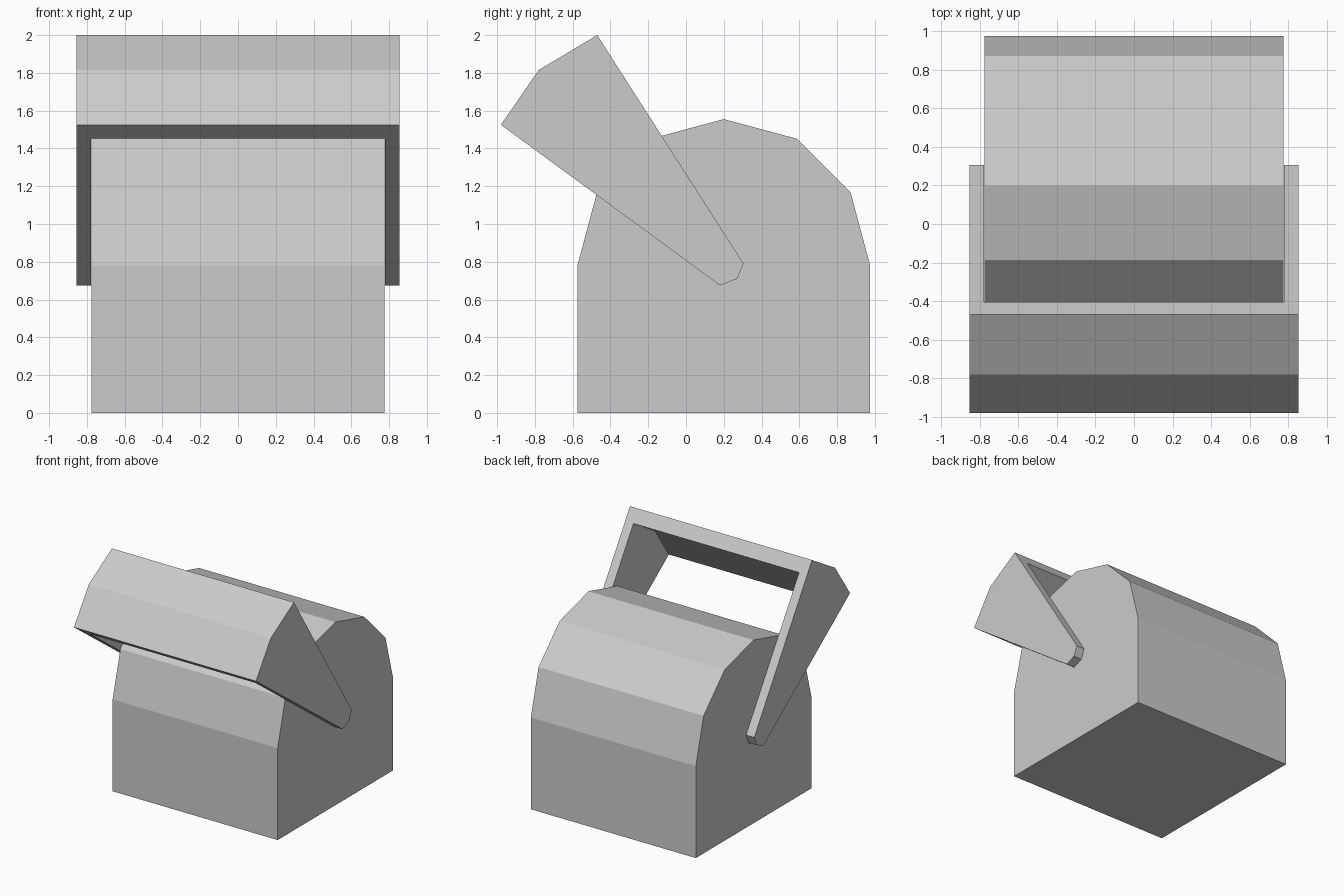
import bpy, bmesh, math

if "Cube" in bpy.data.objects:
    bpy.data.objects.remove(bpy.data.objects["Cube"])


def prism(name, profile, half_width):
    """Extrude a (y, z) profile along x, centred on x = 0."""
    bm = bmesh.new()
    face = bm.faces.new([bm.verts.new((-half_width, y, z)) for y, z in profile])
    ext = bmesh.ops.extrude_face_region(bm, geom=[face], use_keep_orig=True)
    verts = [g for g in ext["geom"] if isinstance(g, bmesh.types.BMVert)]
    bmesh.ops.translate(bm, verts=verts, vec=(2 * half_width, 0, 0))
    bmesh.ops.recalc_face_normals(bm, faces=bm.faces)
    mesh = bpy.data.meshes.new(name)
    bm.to_mesh(mesh)
    bm.free()
    obj = bpy.data.objects.new(name, mesh)
    bpy.context.collection.objects.link(obj)
    return obj


# Body: box with a six-segment half-round top
CY, CZ, R = 0.2, 0.78, 0.775
arch = [(CY + R * math.cos(math.radians(a)), CZ + R * math.sin(math.radians(a)))
        for a in range(0, 181, 30)]
prism("body", [(CY - R, 0), (CY + R, 0)] + arch, R)

# Tilted visor: faceted front band with two tapering side arms
visor = prism("visor", [(-0.98, 1.525), (-0.78, 1.815), (-0.47, 2.0),
                        (0.305, 0.79), (0.27, 0.71), (0.18, 0.675)], 0.855)

# Hollow between the arms, open at top and bottom
cutter = prism("visor_cutter", [(-0.405, 1.898), (1.0, 1.9), (1.0, 0.0),
                                (-0.882, 0.0), (-0.882, 1.452), (-0.695, 1.724)], 0.778)
cutter.hide_render = True
mod = visor.modifiers.new("hollow", 'BOOLEAN')
mod.operation = 'DIFFERENCE'
mod.solver = 'EXACT'
mod.object = cutter
bpy.context.view_layer.objects.active = visor
bpy.ops.object.modifier_apply(modifier=mod.name)
bpy.data.objects.remove(cutter)
